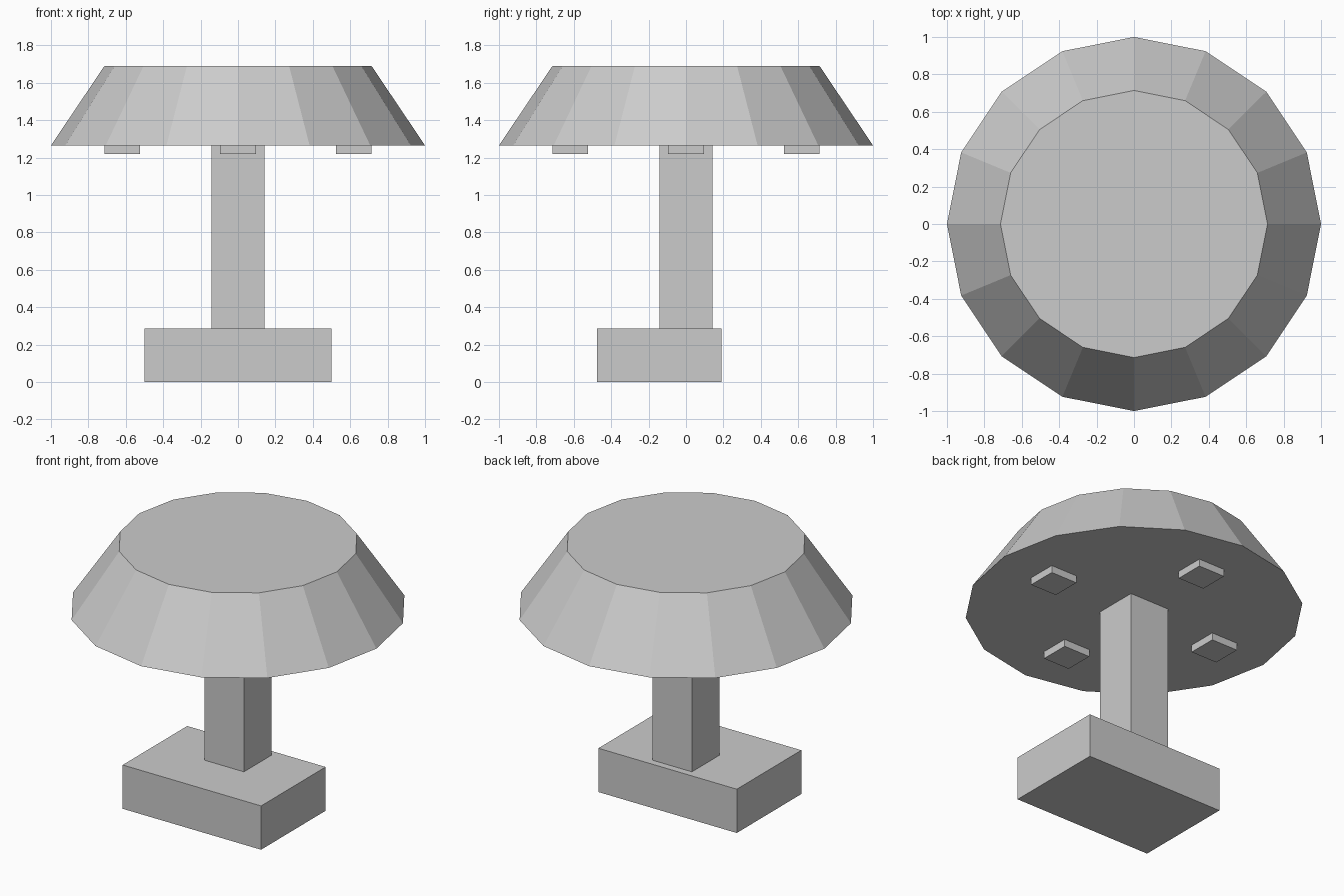
import bpy
from mathutils import Matrix, Vector

if "Cube" in bpy.data.objects:
    bpy.data.objects.remove(bpy.data.objects["Cube"], do_unlink=True)

# Single plain grey for every part
GREY = (0.6, 0.6, 0.6, 1)
grey = bpy.data.materials.new("plain grey")
grey.use_nodes = True
grey.diffuse_color = GREY
grey.node_tree.nodes["Principled BSDF"].inputs["Base Color"].default_value = GREY


def finish(name):
    obj = bpy.context.object
    obj.name = obj.data.name = name
    obj.data.materials.append(grey)
    return obj


def box(name, low, high):
    low, high = Vector(low), Vector(high)
    bpy.ops.mesh.primitive_cube_add(size=1)
    obj = finish(name)
    obj.data.transform(Matrix.Translation((low + high) / 2) @ Matrix.Diagonal((*(high - low), 1)))
    return obj


SHADE_BOTTOM, SHADE_TOP = 1.265, 1.69
BASE_TOP = 0.286

# Base block, set towards the front, and square column
box("base", (-0.5, -0.476, 0), (0.5, 0.19, BASE_TOP))
box("column", (-0.143, -0.143, BASE_TOP), (0.143, 0.143, SHADE_BOTTOM))

# Faceted tapering shade
bpy.ops.mesh.primitive_cone_add(
    vertices=16, radius1=1, radius2=0.714, depth=SHADE_TOP - SHADE_BOTTOM,
    location=(0, 0, (SHADE_BOTTOM + SHADE_TOP) / 2))
finish("shade")

# Four small square pads beneath the shade
R, H = 0.62, 0.095
for side, x, y in (("left", R, 0), ("right", -R, 0), ("front", 0, -R), ("back", 0, R)):
    box(side + "_pad", (x - H, y - H, 1.218), (x + H, y + H, SHADE_BOTTOM))
